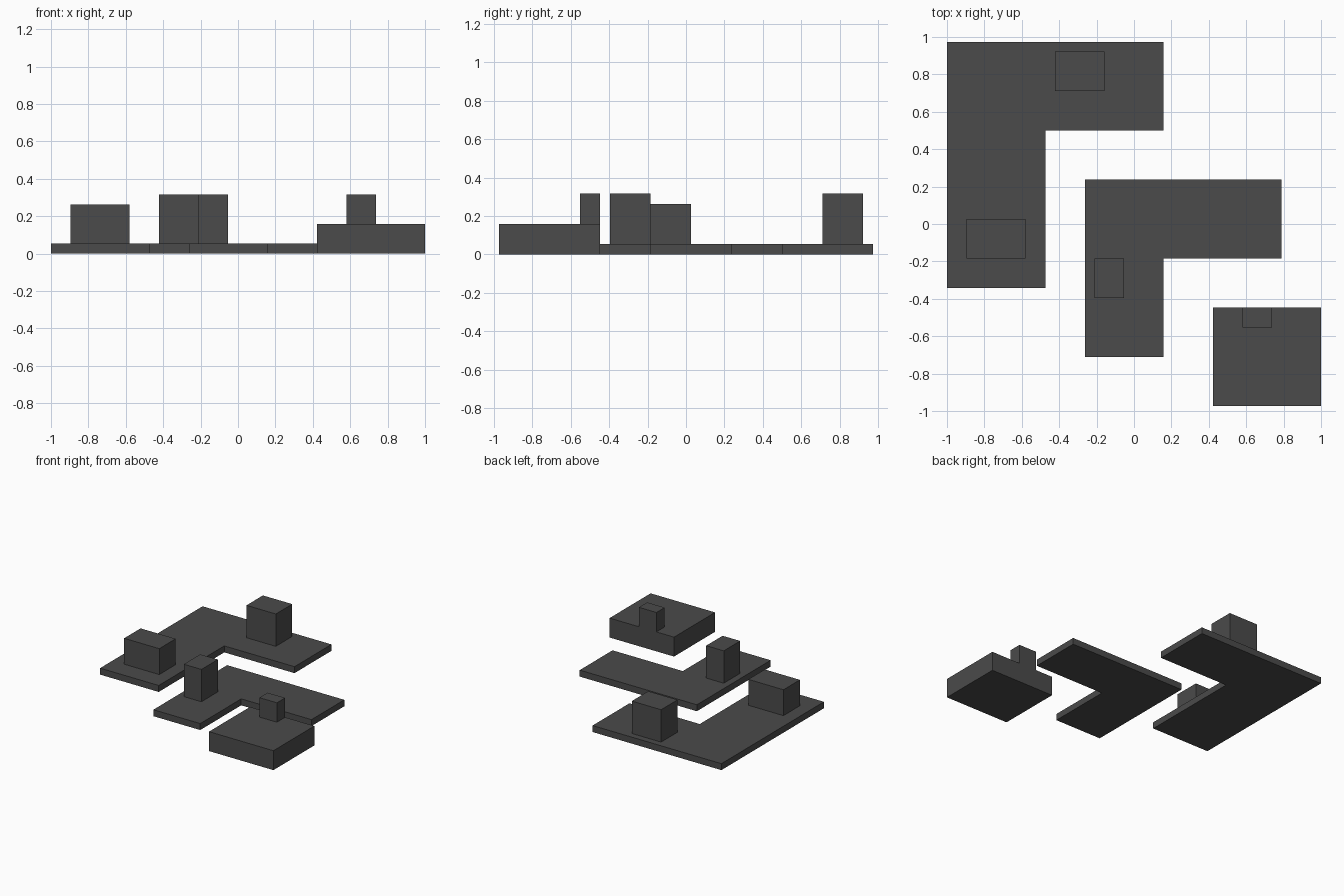
import bpy
import bmesh

if "Cube" in bpy.data.objects:
    bpy.data.objects.remove(bpy.data.objects["Cube"])

U = 2 / 38          # layout module: the plan is 38 x 37 modules
W, D = 38, 37

grey = bpy.data.materials.new("dark grey")
grey.diffuse_color = (0.07, 0.07, 0.07, 1)
grey.use_nodes = True
grey.node_tree.nodes["Principled BSDF"].inputs["Base Color"].default_value = grey.diffuse_color


def prism(name, outline, z0, z1):
    """Extrude a plan outline (modules from the back left corner, y towards the front)."""
    bm = bmesh.new()
    verts = [bm.verts.new(((x - W / 2) * U, (D / 2 - y) * U, z0 * U)) for x, y in outline]
    base = bm.faces.new(verts)
    top = bmesh.ops.extrude_face_region(bm, geom=[base])["geom"]
    bmesh.ops.translate(bm, vec=(0, 0, (z1 - z0) * U),
                        verts=[g for g in top if isinstance(g, bmesh.types.BMVert)])
    bmesh.ops.recalc_face_normals(bm, faces=bm.faces)
    mesh = bpy.data.meshes.new(name)
    bm.to_mesh(mesh)
    bm.free()
    mesh.materials.append(grey)
    obj = bpy.data.objects.new(name, mesh)
    bpy.context.collection.objects.link(obj)
    return obj


def box(name, x0, x1, y0, y1, z0, z1):
    return prism(name, [(x0, y0), (x1, y0), (x1, y1), (x0, y1)], z0, z1)


def l_slab(name, x0, x_in, x1, y0, y_in, y1):
    return prism(name, [(x0, y0), (x1, y0), (x1, y_in), (x_in, y_in), (x_in, y1), (x0, y1)], 0, 1)


# L-shaped slabs and the thick block
l_slab("outer_slab", 0, 10, 22, 0, 9, 25)
l_slab("inner_slab", 14, 22, 34, 14, 22, 32)
box("corner_block", 27, 38, 27, 37, 0, 3)

# Towers standing on them
box("back_tower", 11, 16, 1, 5, 1, 6)
box("left_tower", 2, 8, 18, 22, 1, 5)
box("middle_tower", 15, 18, 22, 26, 1, 6)
box("corner_tower", 30, 33, 27, 29, 3, 6)
